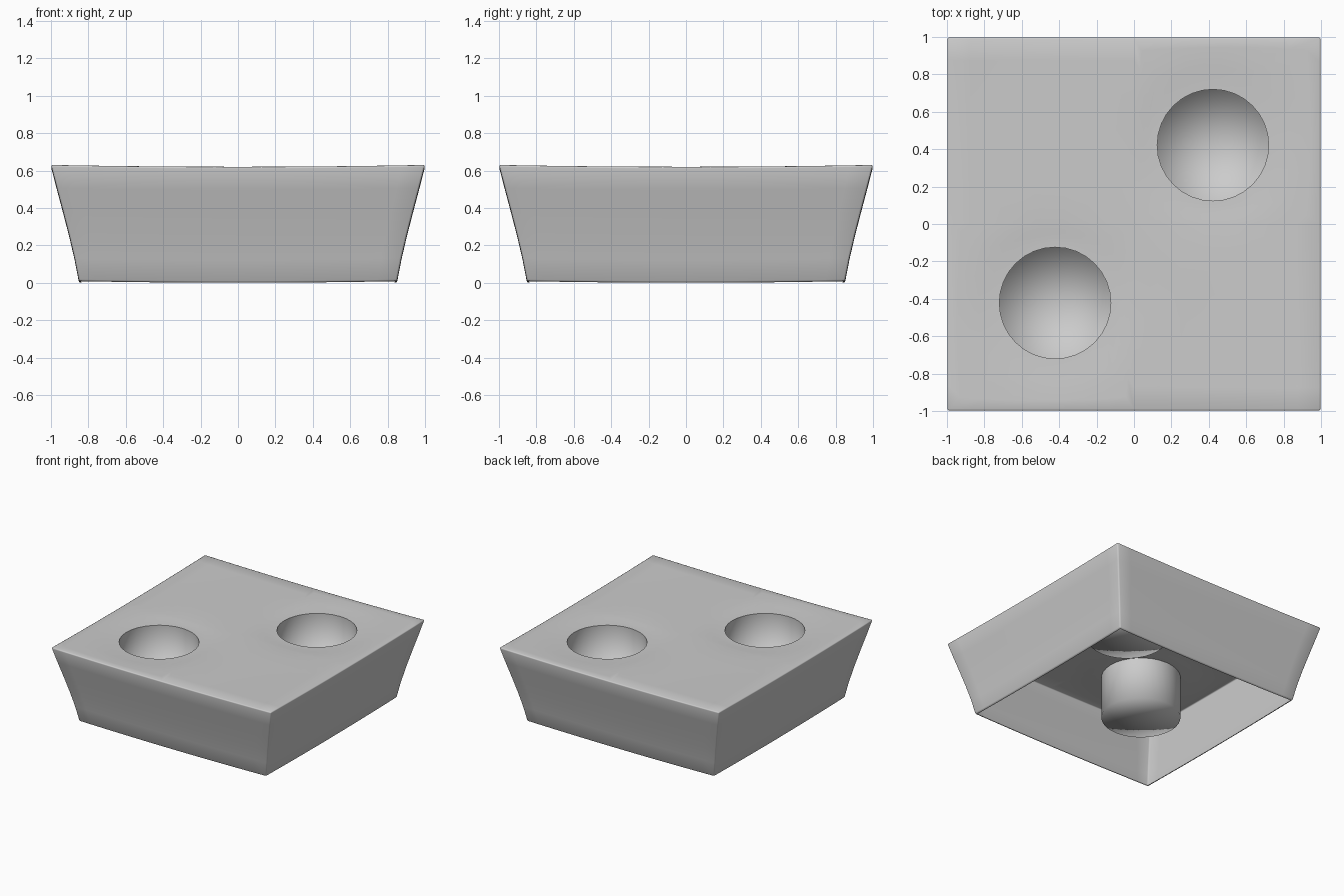
import bpy, bmesh
from math import sin, cos, pi, exp

if "Cube" in bpy.data.objects:
    bpy.data.objects.remove(bpy.data.objects["Cube"])

N = 8                  # divisions per top quadrant side
R, C = 0.298, 0.422    # hole radius and offset from centre
HOLES = [(C, C), (-C, -C)]
CUP_FLOOR = 0.26


def top_z(x, y):
    """Gently raised corners, soft dip around each hole."""
    z = 0.62 + 0.01 * x * x * y * y
    for hx, hy in HOLES:
        d = max(0.0, ((x - hx) ** 2 + (y - hy) ** 2) ** 0.5 - R)
        z -= 0.012 * exp(-(d / 0.13) ** 2)
    return z


def square_loop(n, lo, hi):
    """Points around a square, counter-clockwise from the low corner."""
    t = [lo + (hi - lo) * i / n for i in range(n)]
    u = [hi + lo - a for a in t]
    return ([(a, lo) for a in t] + [(hi, a) for a in t] +
            [(a, hi) for a in u] + [(lo, a) for a in u])


def bridge(bm, rings):
    for a, b in zip(rings, rings[1:]):
        n = len(a)
        for i in range(n):
            j = (i + 1) % n
            bm.faces.new((a[i], a[j], b[j], b[i]))


def finish(bm, name):
    bmesh.ops.remove_doubles(bm, verts=bm.verts, dist=0.0005)
    for f in bm.faces:
        f.smooth = True
    me = bpy.data.meshes.new(name)
    bm.to_mesh(me)
    bm.free()
    ob = bpy.data.objects.new(name, me)
    bpy.context.collection.objects.link(ob)
    return ob


# Flared shell: top surface with two round holes, walls, open underside
bm = bmesh.new()
outer = square_loop(N, 0, 1)
circle = [(C + R * cos(1.25 * pi + 2 * pi * i / (4 * N)),
           C + R * sin(1.25 * pi + 2 * pi * i / (4 * N))) for i in range(4 * N)]
for s in (1, -1):
    rings = []
    for k in range(6):
        t = k / 5
        pts = [(s * (a[0] + (b[0] - a[0]) * t), s * (a[1] + (b[1] - a[1]) * t))
               for a, b in zip(outer, circle)]
        rings.append([bm.verts.new((x, y, top_z(x, y))) for x, y in pts])
    bridge(bm, rings)
    # plain quadrant
    grid = [[bm.verts.new((s * i / N, -s * j / N, top_z(s * i / N, -s * j / N)))
             for j in range(N + 1)] for i in range(N + 1)]
    for i in range(N):
        for j in range(N):
            bm.faces.new((grid[i][j], grid[i][j + 1], grid[i + 1][j + 1], grid[i + 1][j]))

# walls: (half width, height fraction), slightly concave, with a tiny turned-in lip
walls = [(1.0, 1), (0.968, 0.8), (0.935, 0.6), (0.903, 0.4), (0.874, 0.2),
         (0.85, 0), (0.838, 0)]
per = square_loop(2 * N, -1, 1)
rings = []
for w, h in walls:
    rings.append([bm.verts.new((x * w, y * w, h * top_z(x, y) +
                                (1 - h) * 0.008 * x * x * y * y)) for x, y in per])
bridge(bm, rings)
bmesh.ops.remove_doubles(bm, verts=bm.verts, dist=0.0005)
bmesh.ops.recalc_face_normals(bm, faces=bm.faces)
if sum(f.normal.z * f.calc_area() for f in bm.faces) < 0:
    bmesh.ops.reverse_faces(bm, faces=bm.faces)
shell = finish(bm, "shell")
bev = shell.modifiers.new("soft_edges", 'BEVEL')
bev.width, bev.segments = 0.01, 2
bev.limit_method, bev.angle_limit = 'ANGLE', 0.7

# Round cups hanging below the holes, with flat floors
for k, s in enumerate((1, -1)):
    bm = bmesh.new()
    rim = [bm.verts.new((s * x, s * y, top_z(s * x, s * y))) for x, y in circle]
    low = [bm.verts.new((s * x, s * y, CUP_FLOOR)) for x, y in circle]
    mid = bm.verts.new((s * C, s * C, CUP_FLOOR))
    bridge(bm, [rim, low])
    for i in range(len(low)):
        bm.faces.new((low[i], low[(i + 1) % len(low)], mid))
    finish(bm, "cup_%d" % (k + 1))
